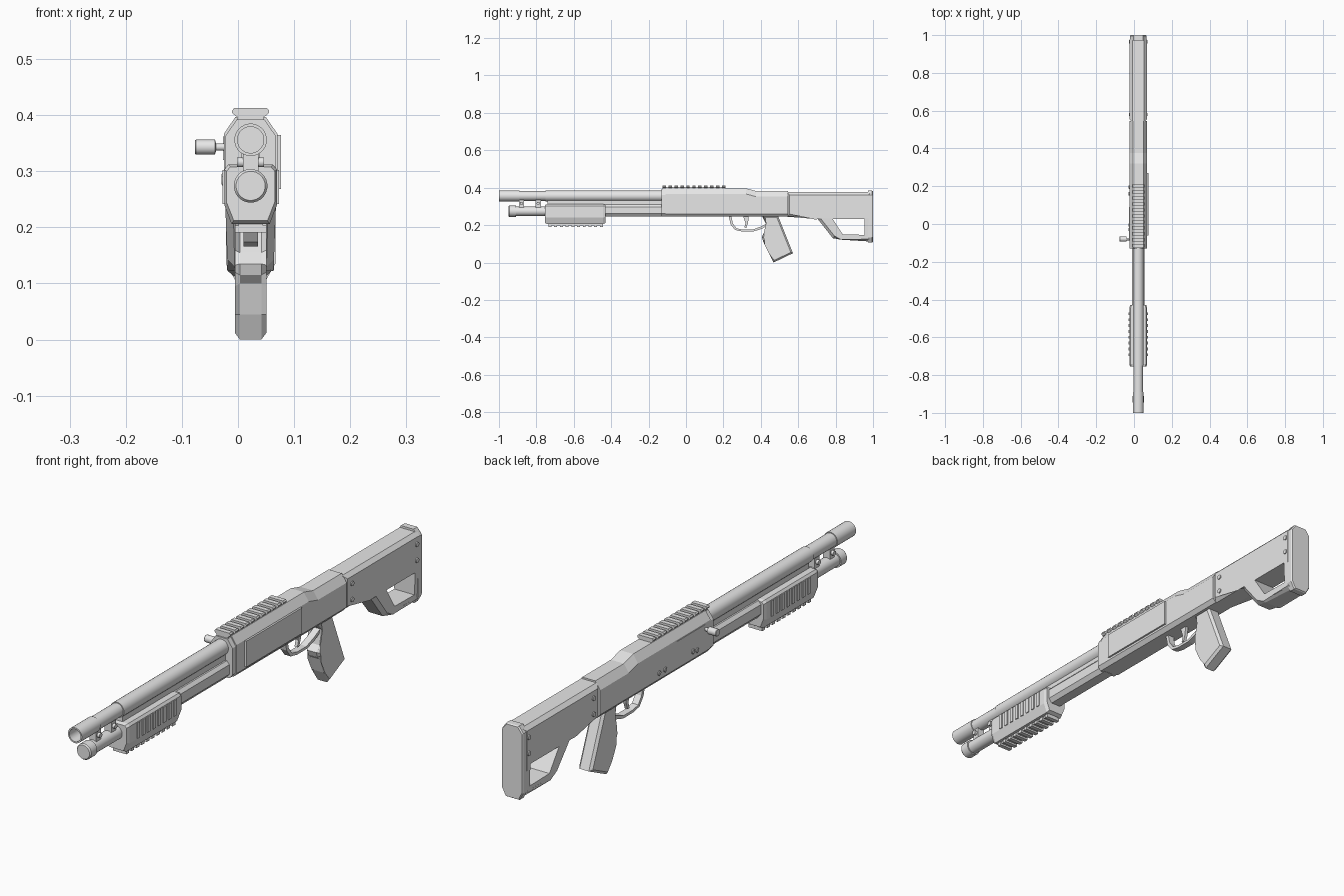
import bpy, bmesh, math
from mathutils import Vector

if "Cube" in bpy.data.objects:
    bpy.data.objects.remove(bpy.data.objects["Cube"])

CX = 0.0225  # centre line of the body
grey = bpy.data.materials.new("light grey")
grey.diffuse_color = (0.8, 0.8, 0.8, 1)
grey.use_nodes = True
grey.node_tree.nodes["Principled BSDF"].inputs["Base Color"].default_value = grey.diffuse_color


def finish(name, bm, smooth=False):
    bmesh.ops.recalc_face_normals(bm, faces=bm.faces)
    me = bpy.data.meshes.new(name)
    bm.to_mesh(me)
    bm.free()
    me.materials.append(grey)
    if smooth:
        me.shade_smooth()
        me.set_sharp_from_angle(angle=math.radians(35))
    ob = bpy.data.objects.new(name, me)
    bpy.context.collection.objects.link(ob)
    return ob


def bridge(bm, rings, cap=True):
    n = len(rings[0])
    for a, b in zip(rings, rings[1:]):
        for i in range(n):
            bm.faces.new((a[i], a[(i + 1) % n], b[(i + 1) % n], b[i]))
    if cap:
        bm.faces.new(rings[0])
        bm.faces.new(rings[-1])


def section(hw, top, zt, zs, zl, bot, zb):
    """Eight-sided cross-section, as (x, z) points."""
    half = [(bot, zb), (hw, zl), (hw, zs), (top, zt)]
    return half + [(-x, z) for x, z in reversed(half)]


def loft(name, stations):
    bm = bmesh.new()
    bridge(bm, [[bm.verts.new((CX + x, y, z)) for x, z in sec] for y, sec in stations])
    return finish(name, bm)


def lathe(name, centre, profile, axis="Y", n=24):
    """Round part from (position, radius) pairs along an axis."""
    bm = bmesh.new()
    rings = []
    for p, r in profile:
        ring = []
        for i in range(n):
            a = 2 * math.pi * (i + 0.5) / n
            u, v = r * math.cos(a), r * math.sin(a)
            off = (u, p, v) if axis == "Y" else (p, u, v)
            ring.append(bm.verts.new(Vector(centre) + Vector(off)))
        rings.append(ring)
    bridge(bm, rings)
    return finish(name, bm, True)


def prism(name, pts, hw, bevel=0.0, taper=None):
    """Side profile of (y, z) points extruded across x, with chamfered rims."""
    bm = bmesh.new()
    rings = [[bm.verts.new((s * hw, y, z)) for y, z in pts] for s in (-1, 1)]
    bridge(bm, rings)
    if bevel:
        rim = [e for e in bm.edges if abs(e.verts[0].co.x - e.verts[1].co.x) < 1e-6]
        bmesh.ops.bevel(bm, geom=rim, offset=bevel, segments=1, affect='EDGES')
    if taper:
        z0, z1, k = taper
        bmesh.ops.bisect_plane(bm, geom=bm.verts[:] + bm.edges[:] + bm.faces[:],
                               plane_co=(0, 0, z0), plane_no=(0, 0, 1))
        for v in bm.verts:
            if v.co.z < z0:
                v.co.x *= 1 - (1 - k) * (z0 - v.co.z) / (z0 - z1)
    for v in bm.verts:
        v.co.x += CX
    return finish(name, bm)


def box(name, x, y, z):
    bm = bmesh.new()
    bridge(bm, [[bm.verts.new((a, b, c)) for b, c in
                 ((y[0], z[0]), (y[1], z[0]), (y[1], z[1]), (y[0], z[1]))] for a in x])
    return finish(name, bm)


# Barrel with stepped muzzle and open bore
lathe("barrel", (CX, 0, 0.356), [(-0.93, 0.0235), (-1.0, 0.0235), (-1.0, 0.029), (-0.89, 0.029),
                                 (-0.89, 0.026), (-0.75, 0.026), (-0.75, 0.029), (-0.12, 0.029)])
# Lower tube with end cap
lathe("lower_tube", (CX, 0, 0.274), [(-0.95, 0.026), (-0.945, 0.03), (-0.91, 0.03),
                                     (-0.91, 0.025), (-0.70, 0.025)])
# Clamps joining the two tubes
for y in (-0.88, -0.79):
    box("tube_clamp", (CX - 0.014, CX + 0.014), (y - 0.014, y + 0.014), (0.285, 0.34))
    lathe("clamp_screw", (CX, y, 0.316), [(-0.024, 0.009), (0.024, 0.009)], "X", 12)

# Tube housing and barrel rib
loft("tube_housing", [(y, section(0.033, 0.022, 0.31, 0.298, 0.262, 0.02, 0.246))
                      for y in (-0.5, -0.12)])
box("barrel_rib", (CX - 0.016, CX + 0.016), (-0.74, -0.12), (0.30, 0.345))

# Sliding fore grip with ribs on both sides and underneath
low = section(0.043, 0.036, 0.308, 0.30, 0.245, 0.03, 0.212)
full = section(0.047, 0.040, 0.312, 0.303, 0.24, 0.034, 0.206)
loft("fore_grip", [(-0.755, low), (-0.742, full), (-0.443, full), (-0.43, low)])
for i in range(8):
    y = -0.70 + i * 0.031
    for s in (-1, 1):
        box("fore_grip_side_rib", sorted((CX + s * 0.045, CX + s * 0.0505)),
            (y, y + 0.015), (0.242, 0.302))
box("fore_grip_lower_rail", (CX - 0.022, CX + 0.022), (-0.735, -0.445), (0.198, 0.208))
for i in range(10):
    y = -0.735 + i * 0.0305
    box("fore_grip_lower_rib", (CX - 0.028, CX + 0.028), (y, y + 0.016), (0.191, 0.203))


# Receiver with front collar and sloped rear top
def body(zt, hw=0.0475, top=0.027, zb=0.245):
    return section(hw, top, zt, zt - 0.03, zb + 0.015, hw - 0.013, zb)


loft("receiver", [(-0.11, body(0.397)), (0.32, body(0.397)),
                  (0.375, body(0.382)), (0.545, body(0.382))])
loft("receiver_collar", [(-0.13, body(0.392, 0.0455, 0.025, 0.247)),
                         (-0.108, body(0.392, 0.0455, 0.025, 0.247))])
box("right_cover", (CX + 0.045, CX + 0.0545), (-0.06, 0.27), (0.268, 0.365))
box("left_port_cover", (CX - 0.049, CX - 0.045), (-0.075, 0.09), (0.32, 0.362))
for y, z in ((0.16, 0.283), (0.195, 0.283), (-0.03, 0.283), (-0.005, 0.288)):
    lathe("receiver_pin", (CX - 0.047, y, z), [(-0.0045, 0.007), (-0.003, 0.009), (0.003, 0.009)], "X", 12)

# Side handle
lathe("side_handle", (0, -0.08, 0.343), [(-0.077, 0.012), (-0.075, 0.0135), (-0.041, 0.0135),
                                         (-0.039, 0.0065), (-0.02, 0.0065)], "X", 16)

# Top rail with cross ribs
box("top_rail", (CX - 0.024, CX + 0.024), (-0.125, 0.21), (0.39, 0.404))
for i in range(11):
    y = -0.125 + i * 0.0317
    loft("top_rail_rib", [(t, section(0.033, 0.029, 0.413, 0.408, 0.404, 0.026, 0.398))
                          for t in (y, y + 0.018)])

# Trigger guard and trigger
outer = [(0.228, 0.25), (0.238, 0.205), (0.262, 0.174), (0.30, 0.166), (0.36, 0.166),
         (0.405, 0.18), (0.44, 0.20)]
inner = [(0.44, 0.212), (0.40, 0.192), (0.356, 0.176), (0.303, 0.176), (0.27, 0.183),
         (0.25, 0.21), (0.242, 0.25)]
prism("trigger_guard", outer + inner, 0.013)
prism("trigger", [(0.305, 0.25), (0.318, 0.21), (0.312, 0.187), (0.322, 0.185),
                  (0.332, 0.212), (0.335, 0.25)], 0.006)

# Hand grip
prism("hand_grip", [(0.405, 0.25), (0.437, 0.21), (0.425, 0.155), (0.405, 0.135), (0.412, 0.115),
                    (0.428, 0.10), (0.445, 0.045), (0.468, 0.0), (0.572, 0.05),
                    (0.492, 0.25)], 0.028, 0.009)

# Stock with an opening through its lower part
stock = prism("stock", [(0.54, 0.245), (0.715, 0.245), (0.705, 0.232), (0.785, 0.13), (0.83, 0.122),
                        (0.99, 0.112), (0.99, 0.376), (0.54, 0.376)], 0.045, 0.014,
              (0.235, 0.112, 0.9))
cutter = prism("stock_opening_cutter", [(0.785, 0.232), (0.838, 0.15), (0.955, 0.148),
                                        (0.955, 0.232)], 0.1)
cutter.hide_render = True
cutter.hide_viewport = True
cut = stock.modifiers.new("opening", 'BOOLEAN')
cut.operation = 'DIFFERENCE'
cut.solver = 'EXACT'
cut.object = cutter
for s in (-1, 1):
    box("sling_slot", sorted((CX + s * 0.036, CX + s * 0.042)), (0.885, 0.935), (0.124, 0.133))
    for y in (0.58, 0.965):
        for z in (0.335, 0.275):
            lathe("stock_screw", (CX + s * 0.045, y, z),
                  [(-0.004, 0.009), (0.004, 0.009)], "X", 12)

# Butt pad
pad = section(0.044, 0.026, 0.384, 0.36, 0.135, 0.028, 0.107)
loft("butt_pad", [(0.972, pad), (0.995, pad),
                  (1.0, section(0.041, 0.023, 0.381, 0.358, 0.138, 0.026, 0.11))])
